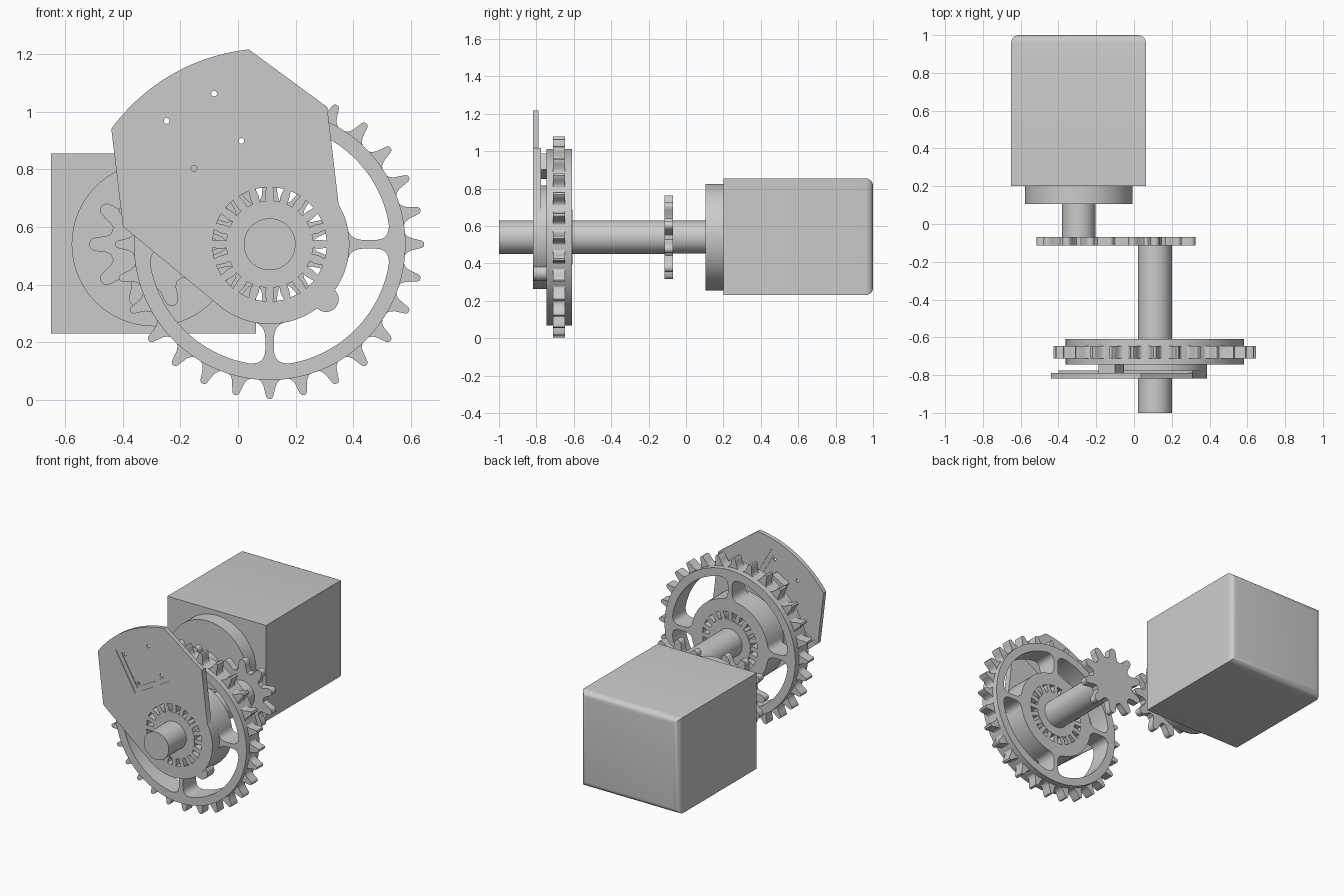
import bpy, bmesh
from math import sin, cos, pi, radians, sqrt
from mathutils import Vector

if "Cube" in bpy.data.objects:
    bpy.data.objects.remove(bpy.data.objects["Cube"])

HUB = (0.11, 0.54)       # wheel axle centre (x, z)
MOTOR = (-0.293, 0.54)   # motor axle centre (x, z)


def smooth(ob):
    bpy.ops.object.select_all(action='DESELECT')
    ob.select_set(True)
    bpy.context.view_layer.objects.active = ob
    bpy.ops.object.shade_smooth_by_angle(angle=radians(30))


def extrude(name, loops, y0, y1):
    """Fill x/z loops (inner loops become holes) and extrude from y0 to y1."""
    cu = bpy.data.curves.new(name, 'CURVE')
    cu.dimensions, cu.fill_mode, cu.extrude = '2D', 'BOTH', (y1 - y0) / 2
    for loop in loops:
        sp = cu.splines.new('POLY')
        sp.points.add(len(loop) - 1)
        for p, (x, z) in zip(sp.points, loop):
            p.co = (x, z, 0, 1)
        sp.use_cyclic_u = True
    ob = bpy.data.objects.new(name, cu)
    ob.location.y = (y0 + y1) / 2
    ob.rotation_euler.x = pi / 2
    bpy.context.collection.objects.link(ob)
    bpy.ops.object.select_all(action='DESELECT')
    ob.select_set(True)
    bpy.context.view_layer.objects.active = ob
    bpy.ops.object.convert(target='MESH')
    ob = bpy.context.view_layer.objects.active
    bm = bmesh.new()
    bm.from_mesh(ob.data)
    bmesh.ops.remove_doubles(bm, verts=bm.verts, dist=1e-5)
    bmesh.ops.recalc_face_normals(bm, faces=bm.faces)
    bm.to_mesh(ob.data)
    bm.free()
    smooth(ob)
    return ob


def arc(c, r, a0, a1, n=32):
    return [(c[0] + r * cos(radians(a0 + (a1 - a0) * i / n)),
             c[1] + r * sin(radians(a0 + (a1 - a0) * i / n))) for i in range(n + 1)]


def circle(c, r, n=96):
    return arc(c, r, 0, 360, n)[:-1]


def turn(pts, deg, c=(0, 0)):
    a = radians(deg)
    return [(c[0] + x * cos(a) - y * sin(a), c[1] + x * sin(a) + y * cos(a)) for x, y in pts]


def toothed(c, profile, count, start=0):
    """Closed outline from a half tooth profile of (radius, half width), root to tip."""
    tooth = [(r, -w) for r, w in profile] + [(r, w) for r, w in reversed(profile)]
    return [p for i in range(count) for p in turn(tooth, start + i * 360 / count, c)]


def square(c, side):
    h = side / 2
    return turn([(-h, -h), (h, -h), (h, h), (-h, h)], 30, c)


# Motor: box with its rear edges rounded
bm = bmesh.new()
bmesh.ops.create_cube(bm, size=1)
for v in bm.verts:
    v.co = Vector((-0.2935 + v.co.x * 0.713, 0.6 + v.co.y * 0.8, 0.5425 + v.co.z * 0.625))
rear = [e for e in bm.edges if all(v.co.y > 0.9 for v in e.verts)]
bmesh.ops.bevel(bm, geom=rear, offset=0.04, segments=5, profile=0.5, affect='EDGES')
me = bpy.data.meshes.new("motor_body")
bm.to_mesh(me)
bm.free()
motor = bpy.data.objects.new("motor_body", me)
bpy.context.collection.objects.link(motor)
smooth(motor)

extrude("motor_flange", [circle(MOTOR, 0.285)], 0.105, 0.2)
extrude("motor_shaft", [circle(MOTOR, 0.088)], -0.08, 0.105)

# Meshing pair of small gears
gear = [(0.148, 0.036), (0.165, 0.028), (0.195, 0.025), (0.213, 0.02), (0.22, 0.013), (0.224, 0.005)]
extrude("drive_gear", [toothed(MOTOR, gear, 10)], -0.115, -0.07)
extrude("driven_gear", [toothed(HUB, gear, 10, 18)], -0.115, -0.07)

# Wheel axle
extrude("axle", [circle(HUB, 0.09)], -1.0, -0.1)

# Ring of slots that passes through the hub and guard
slot = [(0.151, -0.011), (0.17, -0.011), (0.198, -0.019), (0.198, 0.019), (0.17, 0.011), (0.151, 0.011)]
slots = [turn(slot, 9 + i * 18, HUB) for i in range(20)]
extrude("hub_sleeve", [circle(HUB, 0.147), circle(HUB, 0.085)], -0.818, -0.608)


# Sprocket: rim, four filleted spokes and hub in one piece
def bezier(a, b, c, n=8):
    a, b, c = Vector(a), Vector(b), Vector(c)
    return [tuple(a * (1 - t) ** 2 + b * 2 * t * (1 - t) + c * t * t)
            for t in (i / n for i in range(n + 1))]


def window():
    w, ro, ri, d = 0.015, 0.42, 0.277, 0.055
    xo, xi = sqrt(ro * ro - w * w), sqrt(ri * ri - w * w)
    o = (0, 0)
    outer = arc(o, ro, 10, 80)
    inner = arc(o, ri, 78, 12)
    return (bezier((xo - d, w), (xo, w), outer[0]) + outer[1:-1]
            + bezier(outer[-1], (w, xo), (w, xo - d))
            + bezier((w, xi + d), (w, xi), inner[0]) + inner[1:-1]
            + bezier(inner[-1], (xi, w), (xi + d, w)))


windows = [turn(window(), 90 * i, HUB) for i in range(4)]
extrude("sprocket_wheel", [circle(HUB, 0.472, 128)] + windows + slots, -0.745, -0.61)
tooth = [(0.468, 0.042), (0.476, 0.03), (0.49, 0.022), (0.51, 0.017), (0.53, 0.012), (0.537, 0.006)]
extrude("sprocket_teeth", [toothed(HUB, tooth, 28), circle(HUB, 0.43)], -0.711, -0.647)

# Guard plate: thin front sheet, stiffened lower half and round boss
BOARD = (-0.118, 0.934)
skirt = [(0.31, 1.017)] + arc(HUB, 0.277, 30, -126, 64) + [(-0.4, 0.602)]
sheet = arc(HUB, 0.681, 143.9, 96.1) + skirt
extrude("guard_plate", [sheet, square(BOARD, 0.285)] + slots, -0.817, -0.789)
extrude("guard_stiffener", [skirt] + slots, -0.789, -0.775)
extrude("guard_boss", [circle(HUB, 0.277)] + slots, -0.775, -0.745)
extrude("guard_lug", [circle((0.306, 0.349), 0.044, 48)], -0.816, -0.744)

# Circuit board set into the guard
holes = [circle(p, 0.01, 20) for p in square(BOARD, 0.19)]
extrude("board_frame", [square(BOARD, 0.285), square(BOARD, 0.228)], -0.813, -0.792)
extrude("board", [square(BOARD, 0.228)] + holes, -0.808, -0.795)
extrude("board_sensor", [square((-0.12, 0.92), 0.1)], -0.795, -0.743)
